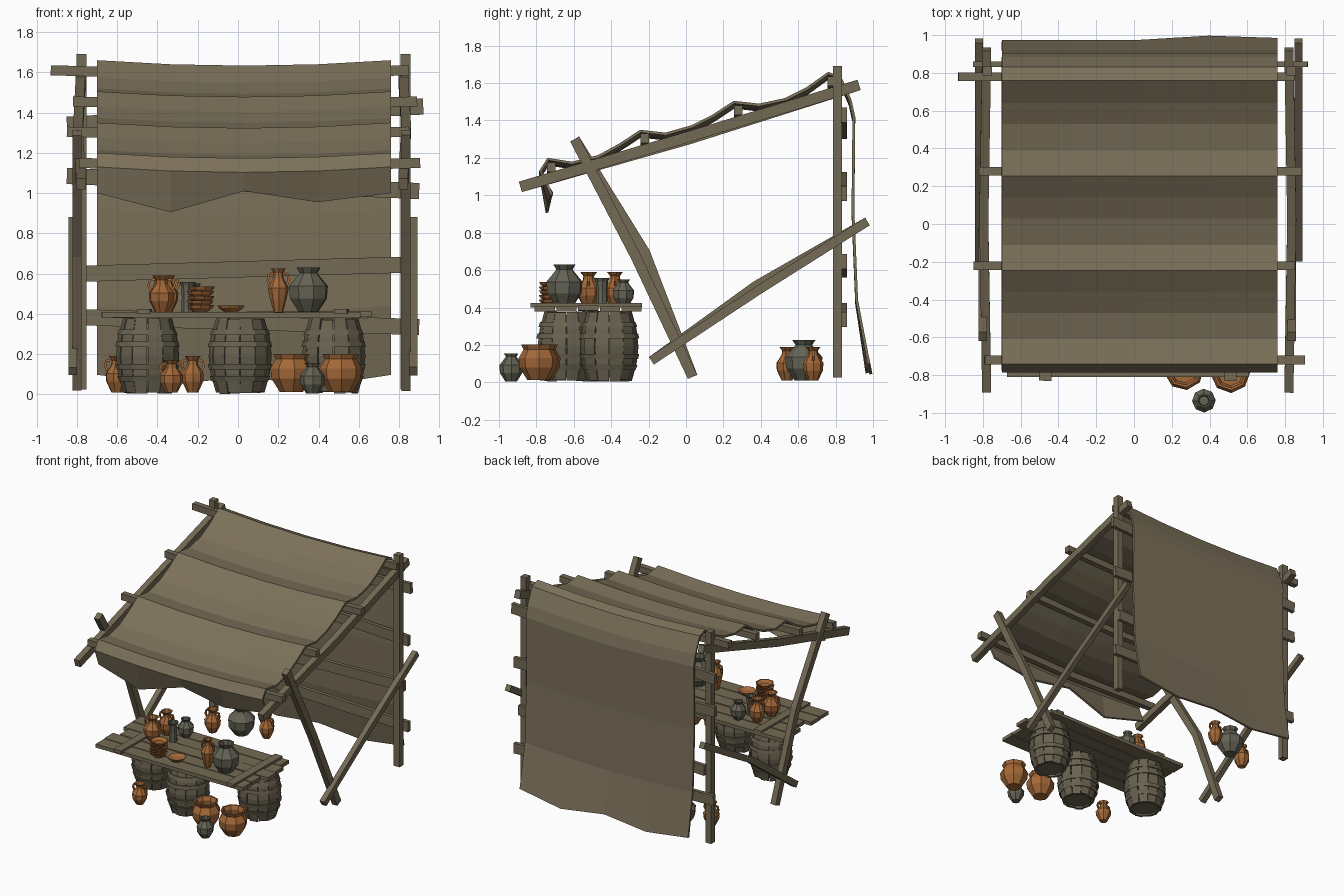
import bpy, bmesh, math, random
from mathutils import Vector

if "Cube" in bpy.data.objects:
    bpy.data.objects.remove(bpy.data.objects["Cube"])
random.seed(4)


def mat(name, c):
    m = bpy.data.materials.new(name)
    m.diffuse_color = (*c, 1)
    m.use_nodes = True
    m.node_tree.nodes["Principled BSDF"].inputs["Base Color"].default_value = m.diffuse_color
    return m


CLOTH = mat("canvas", (0.20, 0.165, 0.103))
WOOD = mat("weathered_wood", (0.175, 0.145, 0.09))
STAVE = mat("barrel_wood", (0.14, 0.122, 0.08))
CLAY = mat("orange_clay", (0.37, 0.14, 0.04))
GREY = mat("grey_clay", (0.13, 0.125, 0.09))


def finish(name, bm, m, normals=True):
    if normals:
        bmesh.ops.recalc_face_normals(bm, faces=bm.faces)
    me = bpy.data.meshes.new(name)
    bm.to_mesh(me)
    bm.free()
    me.materials.append(m)
    ob = bpy.data.objects.new(name, me)
    bpy.context.collection.objects.link(ob)
    return ob


def sweep(bm, pts, w, h, side):
    """Rectangular bar along pts; w is measured along side."""
    pts = [Vector(p) for p in pts]
    rings = []
    for i, p in enumerate(pts):
        d = (pts[min(i + 1, len(pts) - 1)] - pts[max(i - 1, 0)]).normalized()
        s = (Vector(side) - d * d.dot(Vector(side))).normalized()
        u = d.cross(s)
        rings.append([bm.verts.new(p + s * a * w / 2 + u * b * h / 2)
                      for a, b in ((-1, -1), (1, -1), (1, 1), (-1, 1))])
    for r, q in zip(rings, rings[1:]):
        for k in range(4):
            bm.faces.new((r[k], r[(k + 1) % 4], q[(k + 1) % 4], q[k]))
    bm.faces.new(rings[0])
    bm.faces.new(rings[-1])


def beam(name, a, b, w=0.05, h=0.05, side=(1, 0, 0), bend=(0, 0, 0)):
    a, b = Vector(a), Vector(b)
    bm = bmesh.new()
    sweep(bm, [a, (a + b) / 2 + Vector(bend), b], w, h, side)
    return finish(name, bm, WOOD)


def lathe(bm, prof, n, x, y, z, turn=0.0):
    """Spin (radius, height) points; both ends are capped."""
    rings = [[bm.verts.new((x + r * math.cos(turn + math.tau * k / n),
                            y + r * math.sin(turn + math.tau * k / n), z + h))
              for k in range(n)] for r, h in prof]
    for r, q in zip(rings, rings[1:]):
        for k in range(n):
            bm.faces.new((r[k], r[(k + 1) % n], q[(k + 1) % n], q[k]))
    bm.faces.new(rings[0][::-1])
    bm.faces.new(rings[-1])


# Side frames: post, rafter, slanted strut and low brace
for tag, s, px, rx, sx, bx in (("left", -1, -0.778, -0.78, -0.80, -0.82),
                               ("right", 1, 0.832, 0.82, 0.835, 0.87)):
    k = 1 if s < 0 else 0.2
    beam(tag + "_post", (px, 0.81, 0.025), (px, 0.81, 1.69), 0.05, 0.05)
    beam(tag + "_rafter", (rx, -0.885, 1.045), (rx, 0.925, 1.59), 0.048, 0.058,
         bend=(0.015 * s, 0, -0.015 * k))
    beam(tag + "_strut", (sx, -0.595, 1.30), (sx, 0.035, 0.03), 0.045, 0.055,
         bend=(0, 0.06 * k, 0.03 * k))
    beam(tag + "_brace", (bx, -0.185, 0.115), (bx, 0.97, 0.86), 0.042, 0.048,
         bend=(0, -0.02 * k, 0.03 * k))

# Poles across the roof
for i, (y, z, x0, x1) in enumerate(((0.78, 1.61, -0.93, 0.85), (0.28, 1.455, -0.82, 0.89),
                                    (-0.22, 1.305, -0.85, 0.85), (-0.72, 1.15, -0.79, 0.905))):
    beam(f"roof_pole_{i}", (x0, y, z), (x1, y, z), 0.045, 0.05, (0, 1, 0), (0, 0, -0.025))

# Crooked rails behind the back posts
for i, (x0, z0, x1, z1) in enumerate(((-0.85, 1.34, 0.92, 1.43), (-0.85, 1.085, 0.90, 1.01),
                                      (-0.76, 0.60, 0.86, 0.645), (-0.84, 0.385, 0.90, 0.335))):
    beam(f"back_rail_{i}", (x0, 0.845, z0), (x1, 0.845, z1), 0.03, 0.08, (0, 1, 0))

# Canvas: front flap, scalloped roof, back drape
profile = [(-0.735, 0.97), (-0.785, 1.13), (-0.74, 1.20), (-0.61, 1.18), (-0.47, 1.215),
           (-0.36, 1.275), (-0.245, 1.35), (-0.11, 1.335), (0.03, 1.375), (0.14, 1.43),
           (0.255, 1.505), (0.39, 1.49), (0.53, 1.52), (0.64, 1.575), (0.76, 1.66),
           (0.83, 1.635), (0.885, 1.51), (0.905, 1.42), (0.90, 0.92), (0.92, 0.44), (0.975, 0.10)]
flap = [(0, 1.0), (-0.015, 0.905), (0.01, 1.01), (-0.005, 0.955), (0.01, 1.0)]
hem = [(0, 0.10), (0, 0.05), (0, 0.09), (0.022, 0.045), (0.01, 0.10)]
bm = bmesh.new()
grid = []
for i, (y, z) in enumerate(profile):
    row = []
    for j in range(5):
        u = (j - 2) / 2
        dy, zz = 0, z - 0.027 * (1 - u * u)
        if i == 0:
            dy, zz = flap[j]
        elif i == len(profile) - 1:
            dy, zz = hem[j]
        row.append(bm.verts.new((0.03 + 0.73 * u, y + dy, zz)))
    grid.append(row)
for r, q in zip(grid, grid[1:]):
    for j in range(4):
        bm.faces.new((r[j], r[j + 1], q[j + 1], q[j]))
canvas = finish("canvas_cover", bm, CLOTH, False)
sol = canvas.modifiers.new("thickness", "SOLIDIFY")
sol.thickness, sol.offset = 0.015, -1

# Table top: staggered planks with two battens on top
for i in range(5):
    y = -0.755 + i * 0.116
    beam(f"table_plank_{i}", (-0.66 + random.uniform(-0.03, 0.04), y, 0.395),
         (0.64 + random.uniform(-0.04, 0.04), y, 0.395 + random.uniform(-0.006, 0.006)),
         0.108, 0.028, (0, 1, 0))
for i, x in enumerate((-0.47, 0.51)):
    beam(f"table_batten_{i}", (x, -0.83, 0.412), (x + 0.01, -0.235, 0.412), 0.065, 0.024)

# Barrels: separate staves, heads and hoops
for i, (x, y) in enumerate(((-0.45, -0.41), (0.01, -0.64), (0.475, -0.41))):
    bm = bmesh.new()
    n = 12
    for k in range(n):
        a = math.tau * (k + 0.5) / n
        out = Vector((math.cos(a), math.sin(a), 0))
        side = Vector((-out.y, out.x, 0))
        dr, dz = random.uniform(-0.003, 0.004), random.uniform(-0.008, 0.005)
        rings = []
        for r, z in ((0.115, 0.008), (0.14, 0.1), (0.15, 0.19), (0.14, 0.285), (0.115, 0.378)):
            c = Vector((x, y, z + dz * (z - 0.19) / 0.19))
            rings.append([bm.verts.new(c + out * (r + e + dr) + side * f * (r + e) * 0.255)
                          for e, f in ((-0.018, -1), (0, -1), (0, 1), (-0.018, 1))])
        for r, q in zip(rings, rings[1:]):
            for m in range(4):
                bm.faces.new((r[m], r[(m + 1) % 4], q[(m + 1) % 4], q[m]))
        bm.faces.new(rings[0])
        bm.faces.new(rings[-1])
    lathe(bm, [(0.108, 0.025), (0.132, 0.1), (0.142, 0.19), (0.132, 0.285), (0.108, 0.36)], n, x, y, 0)
    for z, r0, r1 in ((0.065, 0.136, 0.146), (0.125, 0.15, 0.156),
                      (0.235, 0.156, 0.15), (0.295, 0.146, 0.136)):
        lathe(bm, [(r0 - 0.02, z), (r0 + 0.004, z), (r1 + 0.004, z + 0.027), (r1 - 0.02, z + 0.027)],
              n, x, y, 0)
    finish(f"barrel_{i}", bm, STAVE)

# Pottery shapes as (radius, height) fractions; the last points go inside the mouth
JUG = [(0.5, 0), (0.95, 0.3), (1, 0.52), (0.5, 0.76), (0.45, 0.88), (0.72, 1), (0.55, 1), (0.35, 0.85)]
TALL = [(0.45, 0), (0.8, 0.3), (1, 0.55), (0.5, 0.78), (0.45, 0.9), (0.7, 1), (0.5, 1), (0.35, 0.88)]
ROUND = [(0.5, 0), (0.95, 0.3), (1, 0.58), (0.55, 0.82), (0.45, 0.88), (0.62, 1), (0.48, 1), (0.4, 0.85)]
WIDE = [(0.55, 0), (0.95, 0.35), (1, 0.62), (0.75, 0.86), (0.87, 1), (0.75, 1), (0.62, 0.85), (0.7, 0.5)]
CUP = [(0.75, 0), (0.7, 0.5), (0.8, 0.88), (1, 1), (0.8, 1), (0.65, 0.6)]
BOWL = [(0.5, 0), (0.9, 0.6), (1, 1), (0.88, 1), (0.5, 0.5)]


def pot(name, shape, m, x, y, z, r, h, handles=False):
    bm = bmesh.new()
    lathe(bm, [(a * r, b * h) for a, b in shape], 8, x, y, z, random.uniform(0, 0.7))
    if handles:
        for s in (-1, 1):
            sweep(bm, [(x + s * r * a, y, z + h * b) for a, b in
                       ((0.45, 0.9), (0.9, 0.87), (1.0, 0.72), (0.8, 0.6))], 0.012, 0.012, (0, 1, 0))
    finish(name, bm, m)


T = 0.41
pot("table_jug_front", JUG, CLAY, -0.38, -0.52, T, 0.065, 0.18, True)
pot("table_jug_back", JUG, CLAY, -0.355, -0.38, T, 0.06, 0.18, True)
pot("table_cup", CUP, GREY, -0.25, -0.45, T, 0.042, 0.148)
pot("table_small_pot", ROUND, GREY, -0.22, -0.335, T, 0.06, 0.14)
pot("table_tall_vase", TALL, CLAY, 0.20, -0.66, T, 0.052, 0.215, True)
pot("table_large_pot", ROUND, GREY, 0.35, -0.65, T, 0.10, 0.22)
pot("table_dish", BOWL, CLAY, -0.035, -0.71, T, 0.068, 0.032)
for i in range(5):
    pot(f"stacked_bowl_{i}", BOWL, CLAY, -0.185 + random.uniform(-0.004, 0.004), -0.72,
        T + i * 0.023, 0.068, 0.034)
pot("ground_wide_pot_left", WIDE, CLAY, 0.265, -0.775, 0.012, 0.105, 0.19)
pot("ground_wide_pot_right", WIDE, CLAY, 0.51, -0.79, 0.012, 0.105, 0.19)
pot("ground_grey_pot", ROUND, GREY, 0.37, -0.935, 0.005, 0.063, 0.15)
pot("ground_front_jug", JUG, CLAY, -0.33, -0.75, 0.01, 0.058, 0.16, True)
pot("back_jug_left", JUG, CLAY, -0.60, 0.54, 0.01, 0.06, 0.18, True)
pot("back_grey_pot", ROUND, GREY, -0.41, 0.63, 0.01, 0.10, 0.215)
pot("back_jug_right", JUG, CLAY, -0.225, 0.68, 0.01, 0.055, 0.18, True)
